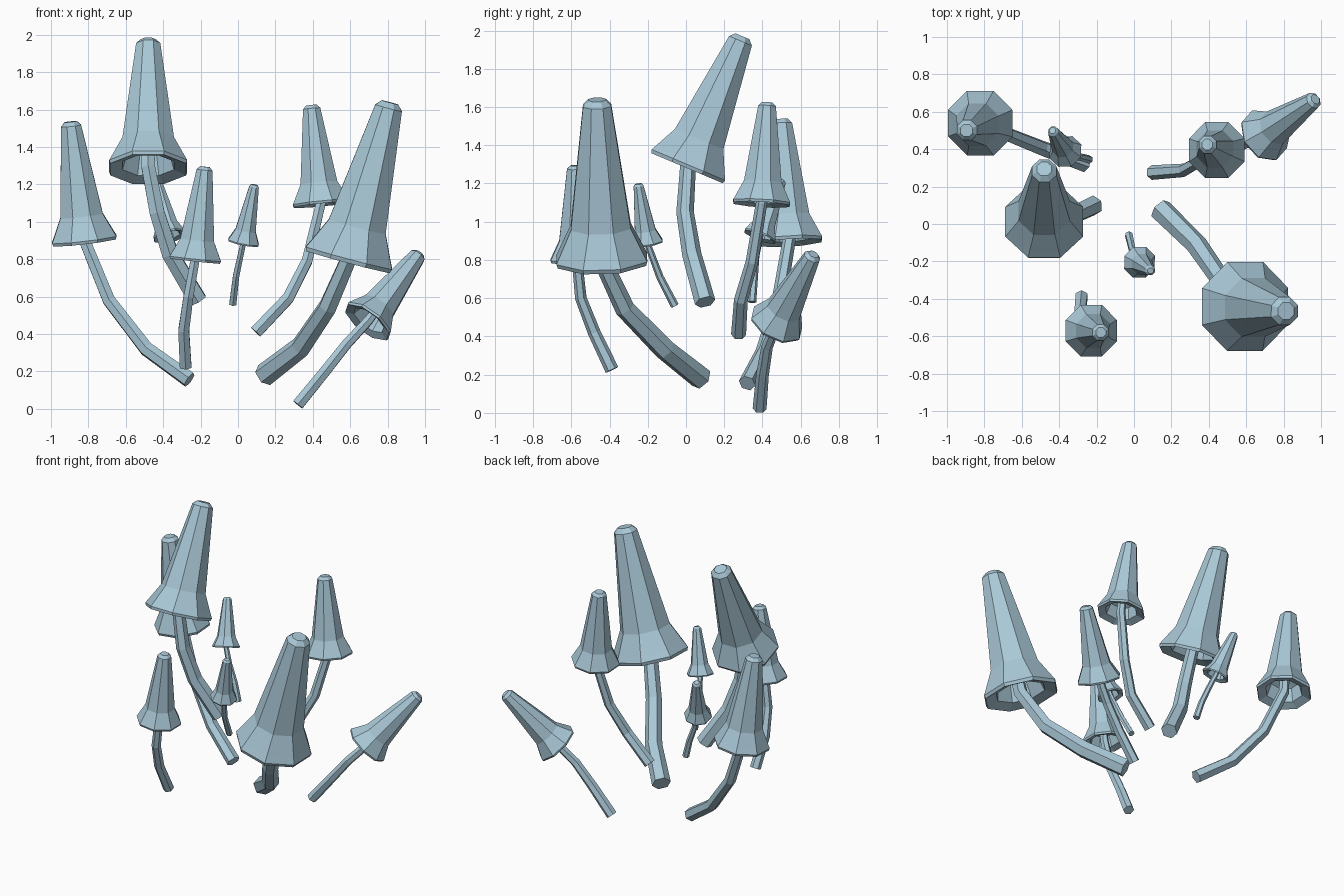
import bpy, bmesh, math
from mathutils import Vector

if "Cube" in bpy.data.objects:
    bpy.data.objects.remove(bpy.data.objects["Cube"])

blue = bpy.data.materials.new("pale_blue")
blue.diffuse_color = (0.40, 0.58, 0.68, 1)
blue.use_nodes = True
blue.node_tree.nodes["Principled BSDF"].inputs["Base Color"].default_value = blue.diffuse_color

# Cap profile: (radius / rim radius, height / cap length), underside to tip
CAP = [(0.12, 0.22), (0.52, 0.17), (0.66, 0.03), (0.97, 0.0), (1.0, 0.025),
       (0.92, 0.07), (0.66, 0.22), (0.31, 0.965), (0.19, 1.0)]


def skin(name, rings, close_start=True):
    """Join rings of points into a closed, flat-shaded tube."""
    bm = bmesh.new()
    rows = [[bm.verts.new(p) for p in ring] for ring in rings]
    n = len(rows[0])
    for a, b in zip(rows, rows[1:]):
        for i in range(n):
            j = (i + 1) % n
            bm.faces.new((a[i], a[j], b[j], b[i]))
    bm.faces.new(rows[0][::-1])
    bm.faces.new(rows[-1])
    bmesh.ops.recalc_face_normals(bm, faces=bm.faces)
    mesh = bpy.data.meshes.new(name)
    bm.to_mesh(mesh)
    bm.free()
    mesh.materials.append(blue)
    ob = bpy.data.objects.new(name, mesh)
    bpy.context.collection.objects.link(ob)


def ring(center, direction, radius, sides):
    """Regular polygon around a point, facing along a direction."""
    q = Vector((0, 0, 1)).rotation_difference(direction)
    return [center + q @ Vector((radius * math.cos(t), radius * math.sin(t), 0))
            for t in (2 * math.pi * (i + 0.5) / sides for i in range(sides))]


def mushroom(tag, rim, tip, radius, path):
    rim, tip = Vector(rim), Vector(tip)
    axis = tip - rim
    # eight-sided hollow cap
    skin(tag + "_cap", [ring(rim + axis * h, axis, radius * r * 1.03, 8) for r, h in CAP])
    # six-sided bent stem, thicker at the foot
    pts = [Vector(p) for p in path] + [rim + axis * 0.02, rim + axis * 0.24]
    rings = []
    for i, p in enumerate(pts):
        d = (pts[min(i + 1, len(pts) - 1)] - pts[max(i - 1, 0)]).normalized()
        thick = radius * (0.25 - 0.08 * i / (len(pts) - 1))
        rings.append(ring(p, d, thick, 6))
    skin(tag + "_stem", rings)


mushroom("left", (-.82, .54, .89), (-.895, .50, 1.535), .182,
         [(-.26, .32, .155), (-.49, .405, .32), (-.69, .485, .58)])
mushroom("tallest", (-.48, .005, 1.28), (-.48, .295, 1.97), .219,
         [(-.215, .10, .58), (-.364, .03, .83), (-.433, -.005, 1.05)])
mushroom("front_left", (-.23, -.57, .79), (-.177, -.58, 1.294), .145,
         [(-.28, -.387, .225), (-.29, -.48, .42), (-.265, -.55, .60)])
mushroom("small_middle", (.028, -.203, .885), (.088, -.25, 1.198), .087,
         [(-.028, -.058, .56), (-.01, -.136, .71)])
mushroom("back_right", (.444, .395, 1.09), (.392, .425, 1.623), .157,
         [(.095, .275, .41), (.267, .287, .59), (.369, .345, .79)])
mushroom("largest", (.588, -.44, .786), (.813, -.466, 1.638), .25,
         [(.14, .08, .18), (.335, -.11, .33), (.48, -.32, .545)])
mushroom("leaning_right", (.69, .47, .462), (.97, .667, .83), .145,
         [(.32, .385, .022), (.465, .40, .20), (.58, .424, .345)])
mushroom("small_back", (-.365, .385, .92), (-.435, .50, 1.22), .09,
         [(-.24, .345, .58), (-.275, .355, .70), (-.325, .365, .82)])
